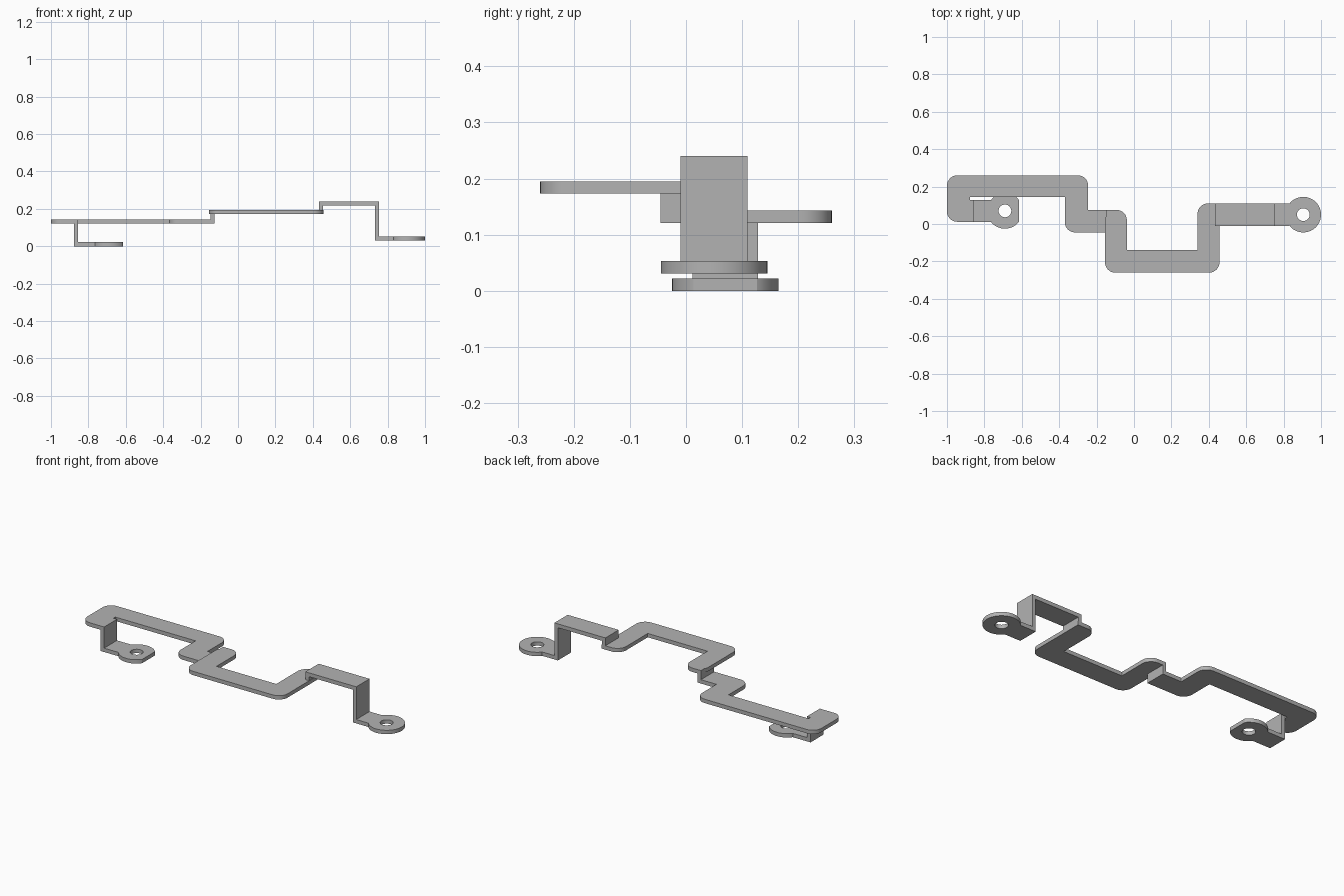
import bpy, bmesh
from math import cos, sin, tau, radians
from mathutils import Vector

cube = bpy.data.objects.get("Cube")
if cube:
    bpy.data.objects.remove(cube)

T = 0.022   # sheet thickness
R = 0.055   # outer corner radius

metal = bpy.data.materials.new("grey_metal")
metal.use_nodes = True
GREY = (0.45, 0.45, 0.45, 1)
metal.diffuse_color = GREY
metal.node_tree.nodes["Principled BSDF"].inputs["Base Color"].default_value = GREY


def finish(name, bm):
    bmesh.ops.recalc_face_normals(bm, faces=bm.faces)
    mesh = bpy.data.meshes.new(name)
    bm.to_mesh(mesh)
    bm.free()
    mesh.materials.append(metal)
    obj = bpy.data.objects.new(name, mesh)
    bpy.context.collection.objects.link(obj)
    bpy.ops.object.select_all(action='DESELECT')
    obj.select_set(True)
    bpy.context.view_layer.objects.active = obj
    bpy.ops.object.shade_smooth_by_angle(angle=radians(30))


def extrude(name, points, vector):
    bm = bmesh.new()
    face = bm.faces.new([bm.verts.new(p) for p in points])
    res = bmesh.ops.extrude_face_region(bm, geom=[face], use_keep_orig=True)
    top = [v for v in res["geom"] if isinstance(v, bmesh.types.BMVert)]
    bmesh.ops.translate(bm, verts=top, vec=vector)
    finish(name, bm)


def plate(name, outline, z, steps=8):
    """Flat sheet; a third value on a corner is its rounding radius."""
    pts = []
    for i, c in enumerate(outline):
        p = Vector(c[:2])
        if len(c) == 2:
            pts.append(p)
            continue
        a = (Vector(outline[i - 1][:2]) - p).normalized() * c[2]
        b = (Vector(outline[(i + 1) % len(outline)][:2]) - p).normalized() * c[2]
        for k in range(steps + 1):
            t = tau / 4 * k / steps
            pts.append(p + a * (1 - sin(t)) + b * (1 - cos(t)))
    extrude(name, [(p.x, p.y, z) for p in pts], (0, 0, T))


def bend(name, profile, y0, y1):
    """Side profile in x and z, drawn out across the strip width."""
    extrude(name, [(x, y0, z) for x, z in profile], (0, y1 - y0, 0))


def eyelet(name, x, y, z, left, right, radius=0.095, hole=0.034, n=64):
    """Round pad with a hole, trimmed flat at the left and right limits."""
    bm = bmesh.new()
    loops = []
    for r, h in ((radius, z), (radius, z + T), (hole, z + T), (hole, z)):
        ring = []
        for i in range(n):
            a = tau * (i + 0.5) / n
            px = min(max(r * cos(a), left), right)
            ring.append(bm.verts.new((x + px, y + r * sin(a), h)))
        loops.append(ring)
    for j in range(4):
        a, b = loops[j], loops[(j + 1) % 4]
        for i in range(n):
            k = (i + 1) % n
            bm.faces.new((a[i], a[k], b[k], b[i]))
    finish(name, bm)


# Left arm with its hooked end and lower jog
plate("left_arm", [
    (-1, 0.012, R), (-0.877, 0.012), (-0.877, 0.145), (-0.37, 0.145),
    (-0.37, -0.045, R), (-0.125, -0.045), (-0.125, 0.075), (-0.245, 0.075),
    (-0.245, 0.26, R), (-1, 0.26, R)], 0.121)

# Left foot: folded leg and pad
bend("left_leg", [
    (-0.877, 0.143), (-0.855, 0.143), (-0.855, T), (-0.765, T),
    (-0.765, 0), (-0.877, 0)], 0.012, 0.128)
eyelet("left_pad", -0.69, 0.07, 0, -0.075, 0.075)

# Small riser between the left arm and the middle arm
bend("middle_riser", [
    (-0.147, 0.143), (-0.125, 0.143), (-0.125, 0.173), (-0.147, 0.173)],
    -0.045, 0.075)

# U-shaped middle arm
plate("middle_arm", [
    (-0.155, -0.26, R), (0.457, -0.26, R), (0.457, 0.11), (0.34, 0.11, R),
    (0.34, -0.14), (-0.038, -0.14), (-0.038, 0.075, R), (-0.147, 0.075),
    (-0.147, 0.045), (-0.155, 0.03)], 0.173)

# Right bridge: riser, raised strip, folded leg and foot
bend("right_bridge", [
    (0.433, 0.195), (0.433, 0.24), (0.755, 0.24), (0.755, 0.053),
    (0.832, 0.053), (0.832, 0.031), (0.733, 0.031), (0.733, 0.218),
    (0.455, 0.218), (0.455, 0.195)], -0.01, 0.11)
eyelet("right_pad", 0.905, 0.05, 0.031, -0.073, 0.095)
